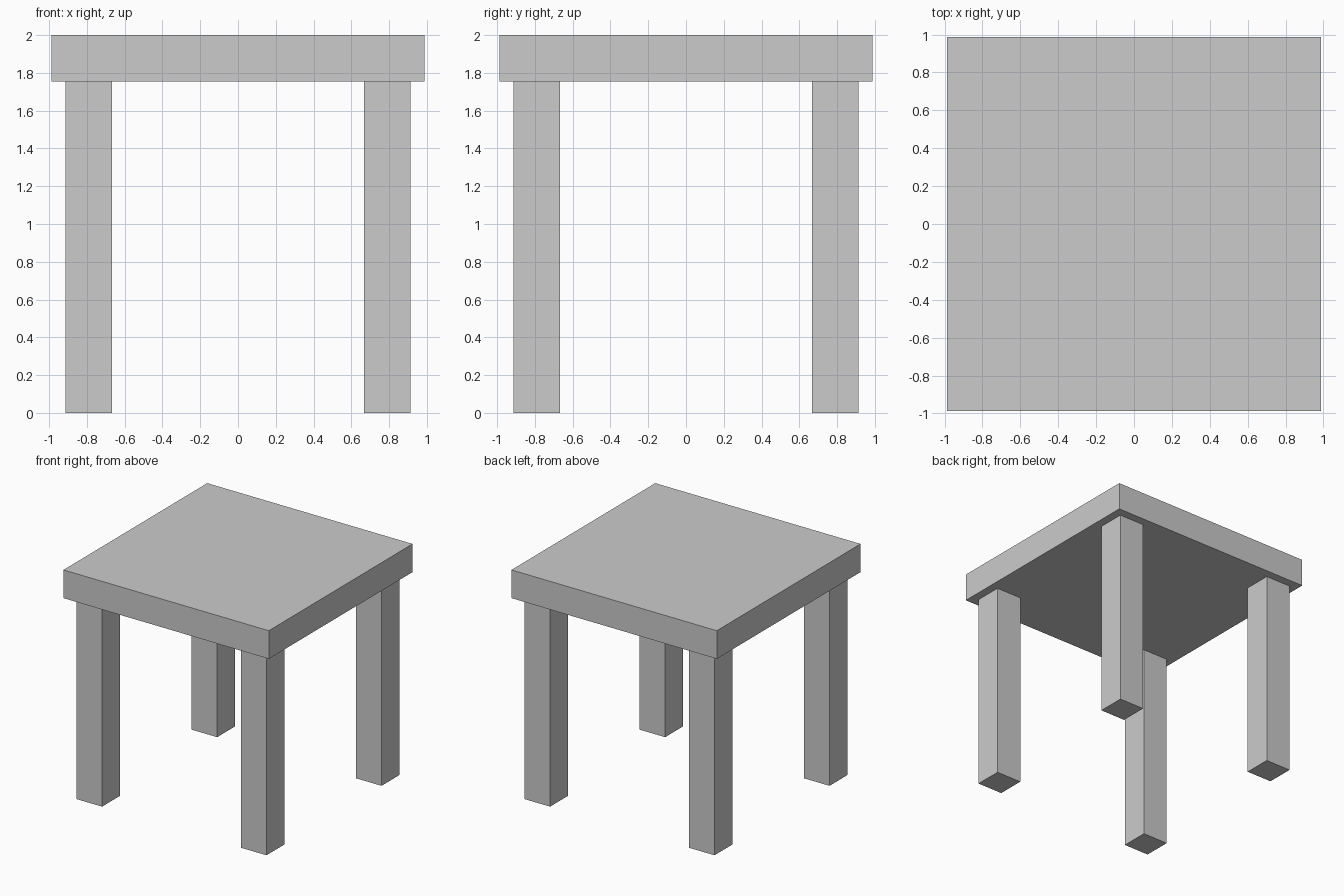
import bpy

if "Cube" in bpy.data.objects:
    bpy.data.objects.remove(bpy.data.objects["Cube"])


def box(name, lo, hi):
    """Axis-aligned box between two corners."""
    centre = [(a + b) / 2 for a, b in zip(lo, hi)]
    bpy.ops.mesh.primitive_cube_add(size=1, location=centre)
    obj = bpy.context.object
    obj.name = name
    obj.scale = [b - a for a, b in zip(lo, hi)]
    bpy.ops.object.transform_apply(location=False, rotation=False, scale=True)
    return obj


HALF = 0.987        # half width of the top
UNDERSIDE = 1.755   # height of the underside of the top
LEG = 0.245         # leg thickness
LEG_POS = 0.79      # leg centre offset

# Square table top
box("table_top", (-HALF, -HALF, UNDERSIDE), (HALF, HALF, 2.0))

# Four square legs, set in slightly from the edges
for y_name, sy in (("front", -1), ("back", 1)):
    for x_name, sx in (("left", -1), ("right", 1)):
        x, y, h = sx * LEG_POS, sy * LEG_POS, LEG / 2
        box(f"{y_name}_{x_name}_leg", (x - h, y - h, 0), (x + h, y + h, UNDERSIDE))
